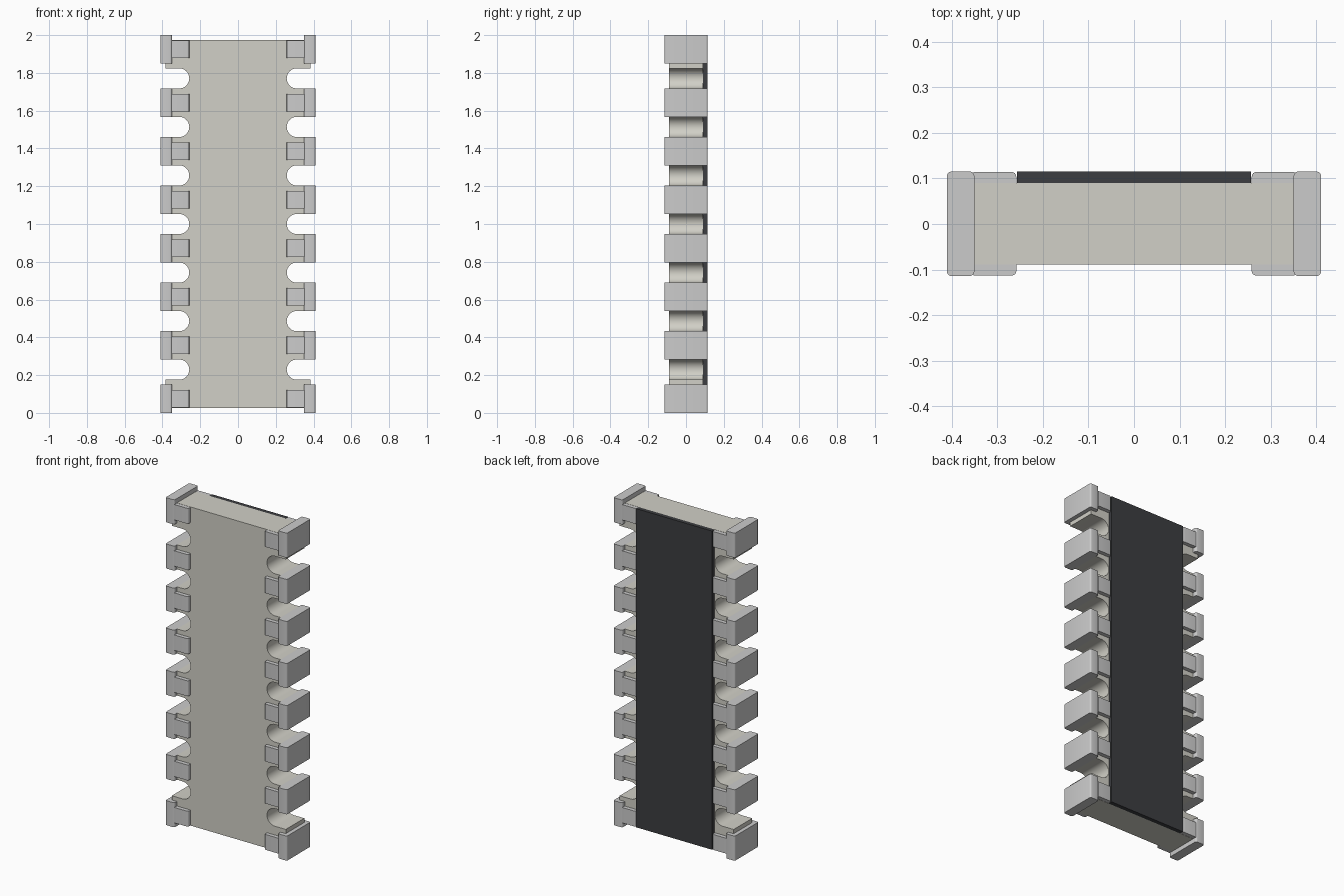
import bpy, bmesh
from math import sin, cos, pi, radians

if "Cube" in bpy.data.objects:
    bpy.data.objects.remove(bpy.data.objects["Cube"])

PITCH, R = 0.257, 0.0535
Z0, Z1 = 0.027, 1.973


def material(name, rgb):
    m = bpy.data.materials.new(name)
    m.diffuse_color = (*rgb, 1)
    m.use_nodes = True
    m.node_tree.nodes["Principled BSDF"].inputs["Base Color"].default_value = m.diffuse_color
    return m


ceramic = material("ceramic", (0.64, 0.63, 0.57))
metal = material("metal", (0.59, 0.59, 0.57))
coating = material("coating", (0.045, 0.047, 0.052))


def prism(bm, ring, offset):
    """Closed prism from a ring of 3D points and an extrusion vector."""
    n = len(ring)
    a = [bm.verts.new(p) for p in ring]
    b = [bm.verts.new([p[i] + offset[i] for i in range(3)]) for p in ring]
    bm.faces.new(a)
    bm.faces.new(b[::-1])
    for i in range(n):
        bm.faces.new((a[i], b[i], b[(i + 1) % n], a[(i + 1) % n]))


def finish(bm, name, mat):
    bmesh.ops.recalc_face_normals(bm, faces=bm.faces[:])
    me = bpy.data.meshes.new(name)
    bm.to_mesh(me)
    bm.free()
    ob = bpy.data.objects.new(name, me)
    bpy.context.collection.objects.link(ob)
    me.materials.append(mat)
    bpy.context.view_layer.objects.active = ob
    ob.select_set(True)
    bpy.ops.object.shade_smooth_by_angle(angle=radians(30))
    ob.select_set(False)
    return ob


def rounded(x0, x1, y0, y1, corners, r=0.01, seg=4):
    """Rectangle outline, rounding only the listed corners (0..3 counter-clockwise)."""
    pts = []
    for i, (x, y, sx, sy) in enumerate(((x0, y0, 1, 1), (x1, y0, -1, 1),
                                        (x1, y1, -1, -1), (x0, y1, 1, -1))):
        if i not in corners:
            pts.append((x, y))
            continue
        for k in range(seg + 1):
            t = pi + i * pi / 2 + k * pi / 2 / seg
            pts.append((x + sx * r + r * cos(t), y + sy * r + r * sin(t)))
    return pts


# Ceramic body with round-ended side notches
side = [(0.385, Z0)]
for k in range(-3, 4):
    zc = 1 + k * PITCH
    side.append((0.385 if k == -3 else 0.35, zc - R))
    for j in range(17):
        t = -pi / 2 - pi * j / 16
        side.append((0.258 + R + R * cos(t), zc + R * sin(t)))
    side.append((0.385 if k == 3 else 0.35, zc + R))
side.append((0.385, Z1))
outline = side + [(-x, z) for x, z in reversed(side)]
bm = bmesh.new()
prism(bm, [(x, -0.089, z) for x, z in outline], (0, 0.179, 0))
finish(bm, "ceramic_body", ceramic)

# Dark coating on the back
bm = bmesh.new()
prism(bm, [(x, 0.09, z) for x, z in ((-0.257, Z0), (0.257, Z0), (0.257, Z1), (-0.257, Z1))],
      (0, 0.025, 0))
finish(bm, "back_coating", coating)

# Metal terminals: outer wall plus front and back flaps
H = PITCH / 2 - R
for i in range(8):
    zc = 1 + (i - 3.5) * PITCH
    if i in (0, 7):
        zc = H if i == 0 else 2 - H
    for s, label in ((-1, "left"), (1, "right")):
        bm = bmesh.new()
        for profile, h in ((rounded(0.35, 0.41, -0.114, 0.115, (0, 1, 2, 3)), H),
                           (rounded(0.258, 0.352, -0.113, -0.089, (0,)), 0.047),
                           (rounded(0.258, 0.352, 0.09, 0.114, (3,)), 0.047)):
            prism(bm, [(s * x, y, zc - h) for x, y in profile], (0, 0, 2 * h))
        finish(bm, f"terminal_{label}_{i + 1}", metal)
